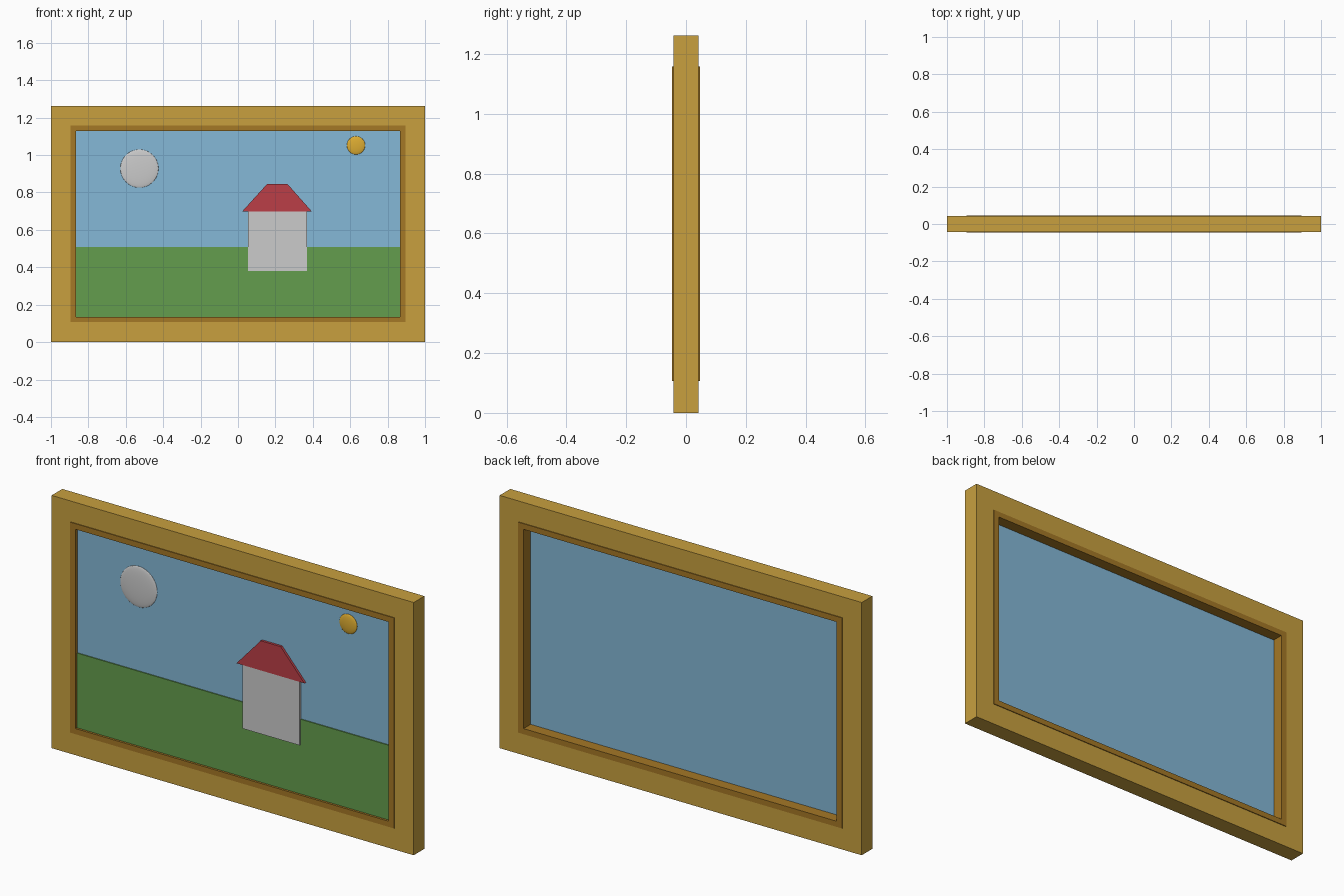
import bpy, bmesh

if "Cube" in bpy.data.objects:
    bpy.data.objects.remove(bpy.data.objects["Cube"])


def material(name, rgb):
    # display colour (0-255 sRGB) converted to linear
    m = bpy.data.materials.new(name)
    lin = [(c / 255 / 12.92) if c < 11 else ((c / 255 + 0.055) / 1.055) ** 2.4 for c in rgb]
    m.diffuse_color = (*lin, 1)
    m.use_nodes = True
    m.node_tree.nodes["Principled BSDF"].inputs["Base Color"].default_value = m.diffuse_color
    return m


GOLD = material("gold", (200, 160, 63))
DARK_GOLD = material("dark_gold", (165, 120, 38))
SKY = material("sky_blue", (133, 184, 215))
GRASS = material("grass_green", (100, 157, 77))
WHITE = material("white", (215, 215, 212))
RED = material("roof_red", (187, 63, 71))
YELLOW = material("sun_yellow", (222, 173, 50))


def finish(name, bm, mat):
    bmesh.ops.recalc_face_normals(bm, faces=bm.faces)
    me = bpy.data.meshes.new(name)
    bm.to_mesh(me)
    bm.free()
    me.materials.append(mat)
    ob = bpy.data.objects.new(name, me)
    bpy.context.collection.objects.link(ob)
    return ob


def rect(x0, x1, z0, z1):
    return [(x0, z0), (x1, z0), (x1, z1), (x0, z1)]


def slab(name, outline, y0, y1, mat):
    """Flat outline in x/z pushed from y0 back to y1."""
    bm = bmesh.new()
    front = [bm.verts.new((x, y0, z)) for x, z in outline]
    back = [bm.verts.new((x, y1, z)) for x, z in outline]
    bm.faces.new(front)
    bm.faces.new(back)
    n = len(outline)
    for i in range(n):
        j = (i + 1) % n
        bm.faces.new((front[i], front[j], back[j], back[i]))
    return finish(name, bm, mat)


def ring(name, outer, inner, y, mat):
    """Rectangular frame between two outlines, from -y to y."""
    bm = bmesh.new()
    loops = [[bm.verts.new((x, d, z)) for x, z in o]
             for o, d in ((outer, -y), (inner, -y), (inner, y), (outer, y))]
    for k in range(4):
        a, b = loops[k], loops[(k + 1) % 4]
        for i in range(4):
            j = (i + 1) % 4
            bm.faces.new((a[i], a[j], b[j], b[i]))
    return finish(name, bm, mat)


def disc(name, x, z, r, mat):
    """Flattened ball lying on the sky."""
    bpy.ops.mesh.primitive_uv_sphere_add(segments=32, ring_count=16, radius=1,
                                         location=(x, -0.03, z))
    ob = bpy.context.object
    ob.name = name
    ob.scale = (r, 0.009, r)
    ob.data.materials.append(mat)
    bpy.ops.object.shade_smooth()
    return ob


# frame and inner lip
lip_outline = rect(-0.895, 0.895, 0.107, 1.158)
opening = rect(-0.865, 0.865, 0.135, 1.13)
ring("outer_frame", rect(-1, 1, 0, 1.262), lip_outline, 0.042, GOLD)
ring("inner_lip", lip_outline, opening, 0.046, DARK_GOLD)

# picture
slab("sky_panel", opening, -0.03, -0.01, SKY)
slab("meadow", rect(-0.865, 0.865, 0.135, 0.508), -0.035, -0.03, GRASS)
slab("house_wall", rect(0.053, 0.369, 0.38, 0.697), -0.042, -0.03, WHITE)
slab("house_roof", [(0.021, 0.697), (0.396, 0.697), (0.265, 0.845), (0.155, 0.845)],
     -0.042, -0.03, RED)
disc("cloud", -0.527, 0.928, 0.102, WHITE)
disc("sun", 0.631, 1.052, 0.049, YELLOW)
